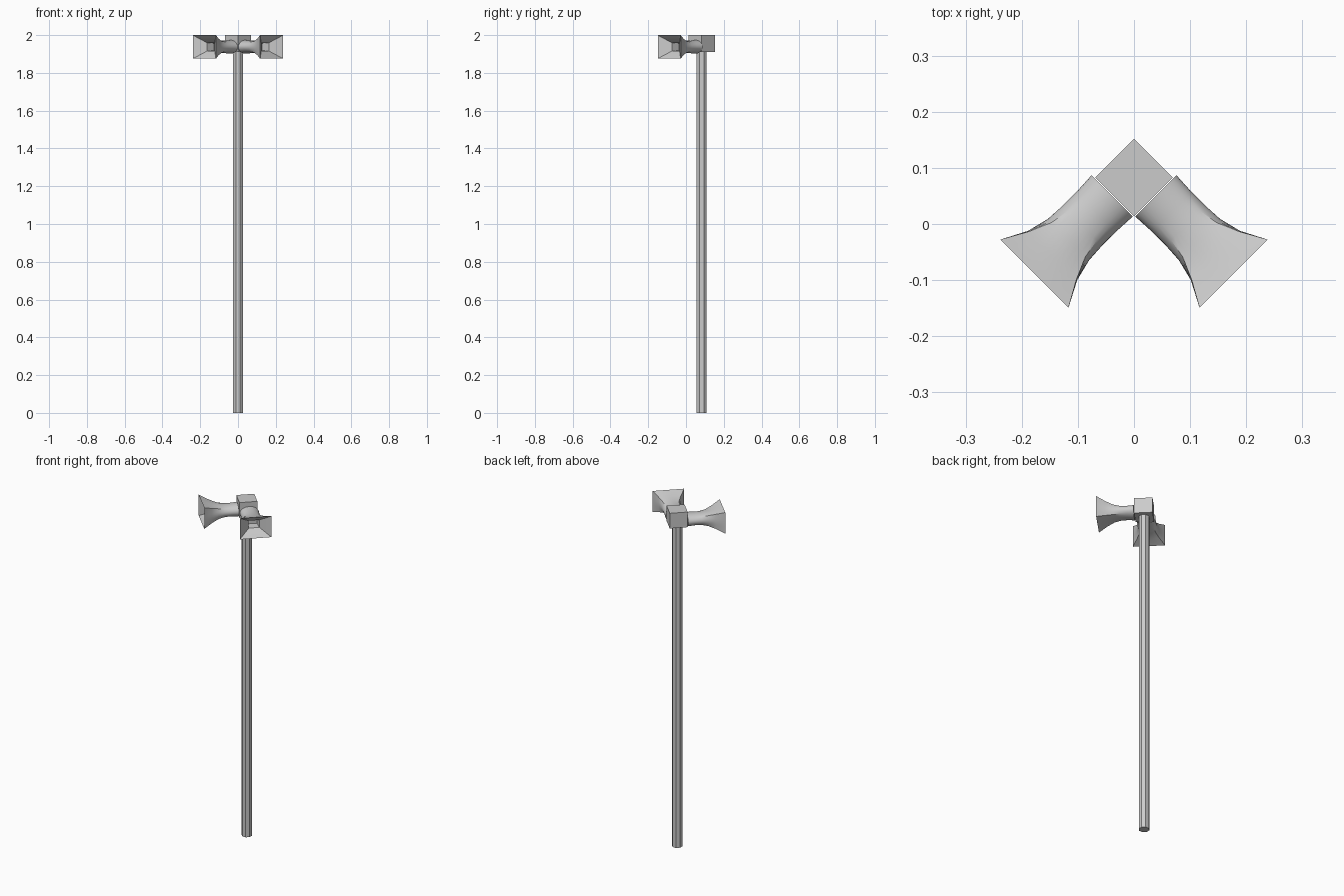
import bpy, bmesh
from math import sin, cos, pi, radians, sqrt
from mathutils import Vector

if "Cube" in bpy.data.objects:
    bpy.data.objects.remove(bpy.data.objects["Cube"])

# Pole
bpy.ops.mesh.primitive_cylinder_add(vertices=8, radius=0.029, depth=1.91,
                                    location=(0, 0.083, 0.955), rotation=(0, 0, radians(22.5)))
bpy.context.object.name = "pole"

# Mounting box turned 45 degrees
bpy.ops.mesh.primitive_cube_add(size=1, location=(0, 0.083, 1.955), rotation=(0, 0, radians(45)))
box = bpy.context.object
box.name = "mount_box"
box.scale = (0.098, 0.098, 0.09)

N = 32


def section(a, b, square):
    """Cross-section blended from ellipse (0) to rectangle (1)."""
    pts = []
    for i in range(N):
        t = 2 * pi * i / N + pi / 4
        c, s = cos(t), sin(t)
        k = 1 + square * (1 / max(abs(c), abs(s)) - 1)
        pts.append((a * c * k, b * s * k))
    return pts


# Along axis, half width, half height, squareness: outside, then mouth recess and throat
RINGS = [(0, 0.052, 0.036, 0), (0.04, 0.050, 0.033, 0), (0.075, 0.050, 0.033, 0.1),
         (0.11, 0.052, 0.037, 0.4), (0.15, 0.062, 0.045, 0.9), (0.196, 0.086, 0.0625, 1),
         (0.194, 0.083, 0.060, 1), (0.148, 0.029, 0.022, 1), (0.10, 0.024, 0.019, 1)]


def horn(name, side):
    base = Vector((side * 0.039, 0.050, 1.9375))
    axis = Vector((side, -1, 0)) / sqrt(2)
    across = Vector((side, 1, 0)) / sqrt(2)
    bm = bmesh.new()
    rings = [[bm.verts.new(base + axis * d + across * u + Vector((0, 0, w)))
              for u, w in section(a, b, q)] for d, a, b, q in RINGS]
    for r0, r1 in zip(rings, rings[1:]):
        for i in range(N):
            j = (i + 1) % N
            bm.faces.new((r0[i], r0[j], r1[j], r1[i]))
    bm.faces.new(rings[0])
    bm.faces.new(rings[-1])
    bmesh.ops.recalc_face_normals(bm, faces=bm.faces)
    mesh = bpy.data.meshes.new(name)
    bm.to_mesh(mesh)
    bm.free()
    ob = bpy.data.objects.new(name, mesh)
    bpy.context.collection.objects.link(ob)
    bpy.ops.object.select_all(action='DESELECT')
    ob.select_set(True)
    bpy.context.view_layer.objects.active = ob
    bpy.ops.object.shade_smooth_by_angle(angle=radians(35))


# Pair of flared horns
horn("horn_right", 1)
horn("horn_left", -1)
